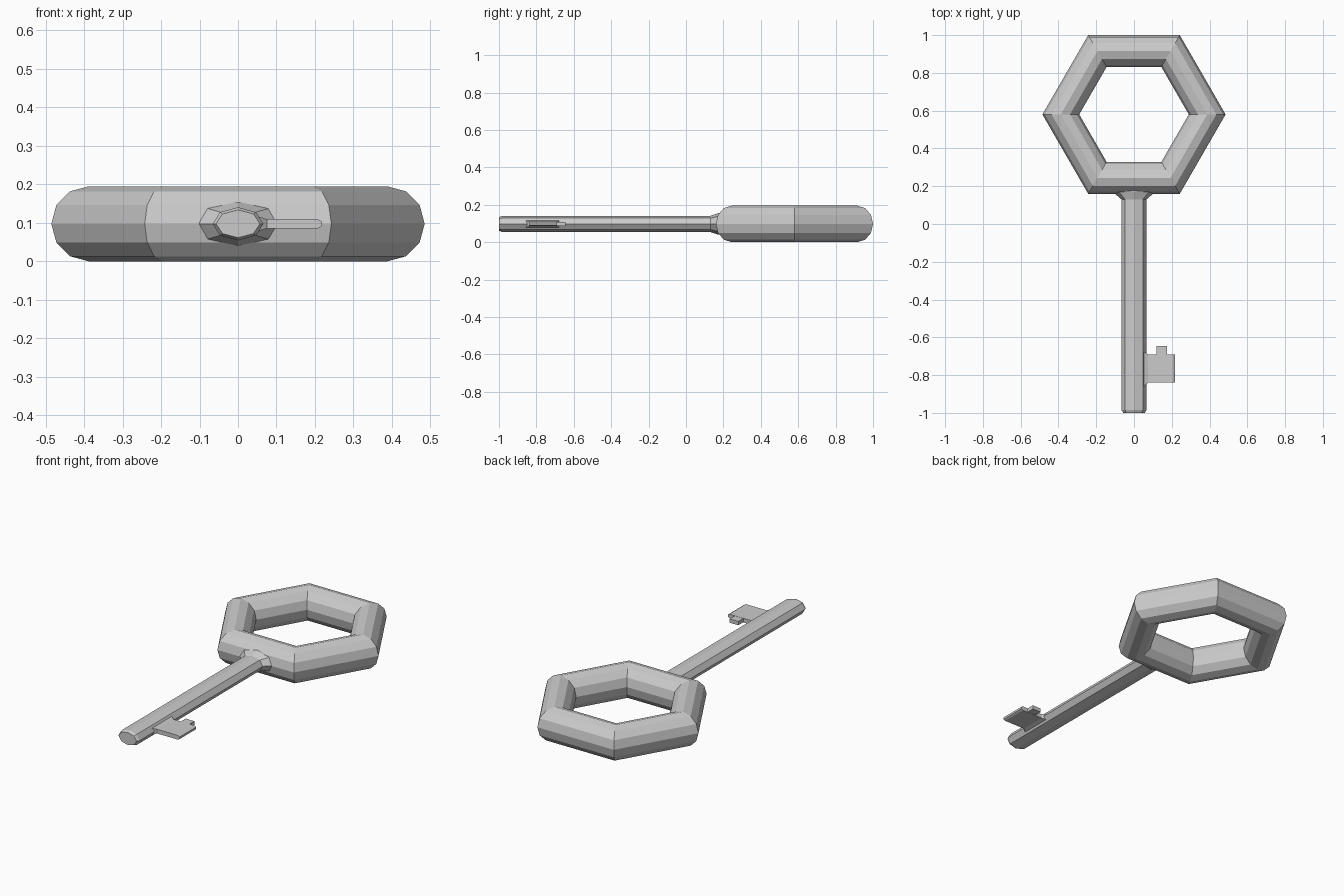
import bpy, bmesh, math

if "Cube" in bpy.data.objects:
    bpy.data.objects.remove(bpy.data.objects["Cube"])

Z = 0.0975  # mid-height of the key


def loft(name, rings):
    """Skin a list of equal-length point rings and cap both ends."""
    bm = bmesh.new()
    loops = [[bm.verts.new(p) for p in ring] for ring in rings]
    n = len(loops[0])
    for a, b in zip(loops, loops[1:]):
        for i in range(n):
            j = (i + 1) % n
            bm.faces.new((a[i], a[j], b[j], b[i]))
    bm.faces.new(loops[0])
    bm.faces.new(loops[-1])
    bmesh.ops.recalc_face_normals(bm, faces=bm.faces)
    mesh = bpy.data.meshes.new(name)
    bm.to_mesh(mesh)
    bm.free()
    obj = bpy.data.objects.new(name, mesh)
    bpy.context.collection.objects.link(obj)
    return obj


def octagon(y, rx, rz):
    return [(rx * math.cos(k * math.pi / 4), y, Z + rz * math.sin(k * math.pi / 4))
            for k in range(8)]


def slab(x, y0, y1, hz):
    return [(x, y0, Z - hz), (x, y1, Z - hz), (x, y1, Z + hz), (x, y0, Z + hz)]


# Hexagonal bow: six straight segments with a 12-sided section
bpy.ops.mesh.primitive_torus_add(major_segments=6, minor_segments=12,
                                 major_radius=0.3875, minor_radius=0.0975,
                                 location=(0, 0.58, Z))
bpy.context.object.name = "key_bow"

# Flattened octagonal shaft with chamfered tip and flared collar
loft("key_shaft", [octagon(-1.0, 0.057, 0.036), octagon(-0.985, 0.066, 0.043),
                   octagon(0.13, 0.066, 0.043), octagon(0.172, 0.115, 0.057),
                   octagon(0.20, 0.115, 0.057)])

# Bit plate: flared root at the shaft, narrowed outer edge
loft("key_bit", [slab(0.05, -0.86, -0.675, 0.02), slab(0.075, -0.84, -0.69, 0.012),
                 slab(0.207, -0.84, -0.69, 0.012), slab(0.218, -0.84, -0.69, 0.006)])

# Small tooth on the bit
loft("key_tooth", [slab(0.12, -0.70, -0.645, 0.011), slab(0.175, -0.70, -0.645, 0.011)])
